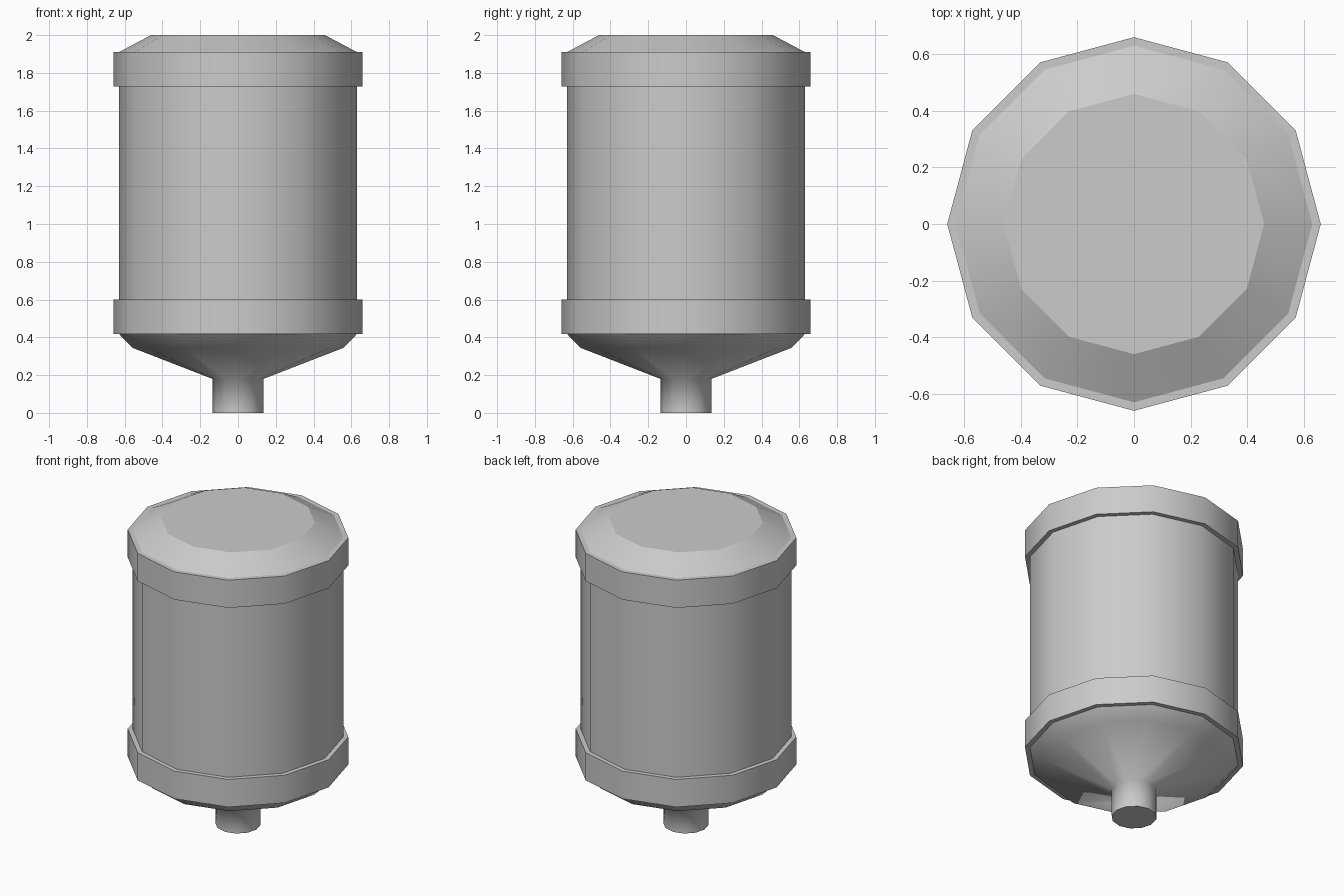
import bpy, bmesh, math

if "Cube" in bpy.data.objects:
    bpy.data.objects.remove(bpy.data.objects["Cube"])

SIDES = 12


def lathe(name, profile, angle, cap=None):
    """Revolve (radius, z) points, listed bottom to top or around a band; cap 'bottom' or 'top'."""
    bm = bmesh.new()
    rings = []
    for r, z in profile:
        rings.append([bm.verts.new((r * math.cos(2 * math.pi * i / SIDES),
                                    r * math.sin(2 * math.pi * i / SIDES), z))
                      for i in range(SIDES)])
    for low, high in zip(rings, rings[1:]):
        for i in range(SIDES):
            j = (i + 1) % SIDES
            bm.faces.new((low[i], low[j], high[j], high[i]))
    if cap == 'bottom':
        bm.faces.new(rings[0][::-1])
    elif cap == 'top':
        bm.faces.new(rings[-1])
    mesh = bpy.data.meshes.new(name)
    bm.to_mesh(mesh)
    bm.free()
    obj = bpy.data.objects.new(name, mesh)
    bpy.context.collection.objects.link(obj)
    bpy.ops.object.select_all(action='DESELECT')
    obj.select_set(True)
    bpy.context.view_layer.objects.active = obj
    bpy.ops.object.shade_smooth_by_angle(angle=math.radians(angle))
    return obj


# Spout blending into the funnel-shaped base
lathe("spout_funnel", [(0.135, 0), (0.135, 0.18), (0.56, 0.345), (0.63, 0.418)], 75, 'bottom')

# Raised bands around the lower and upper ends
for name, z0, z1 in (("lower_band", 0.418, 0.6), ("upper_band", 1.728, 1.91)):
    lathe(name, [(0.63, z0), (0.66, z0), (0.66, z1), (0.63, z1)], 35)

# Main drum wall between the bands
lathe("tank_wall", [(0.63, 0.6), (0.63, 1.728)], 35)

# Chamfered lid
lathe("lid", [(0.63, 1.91), (0.46, 2.0)], 20, 'top')
